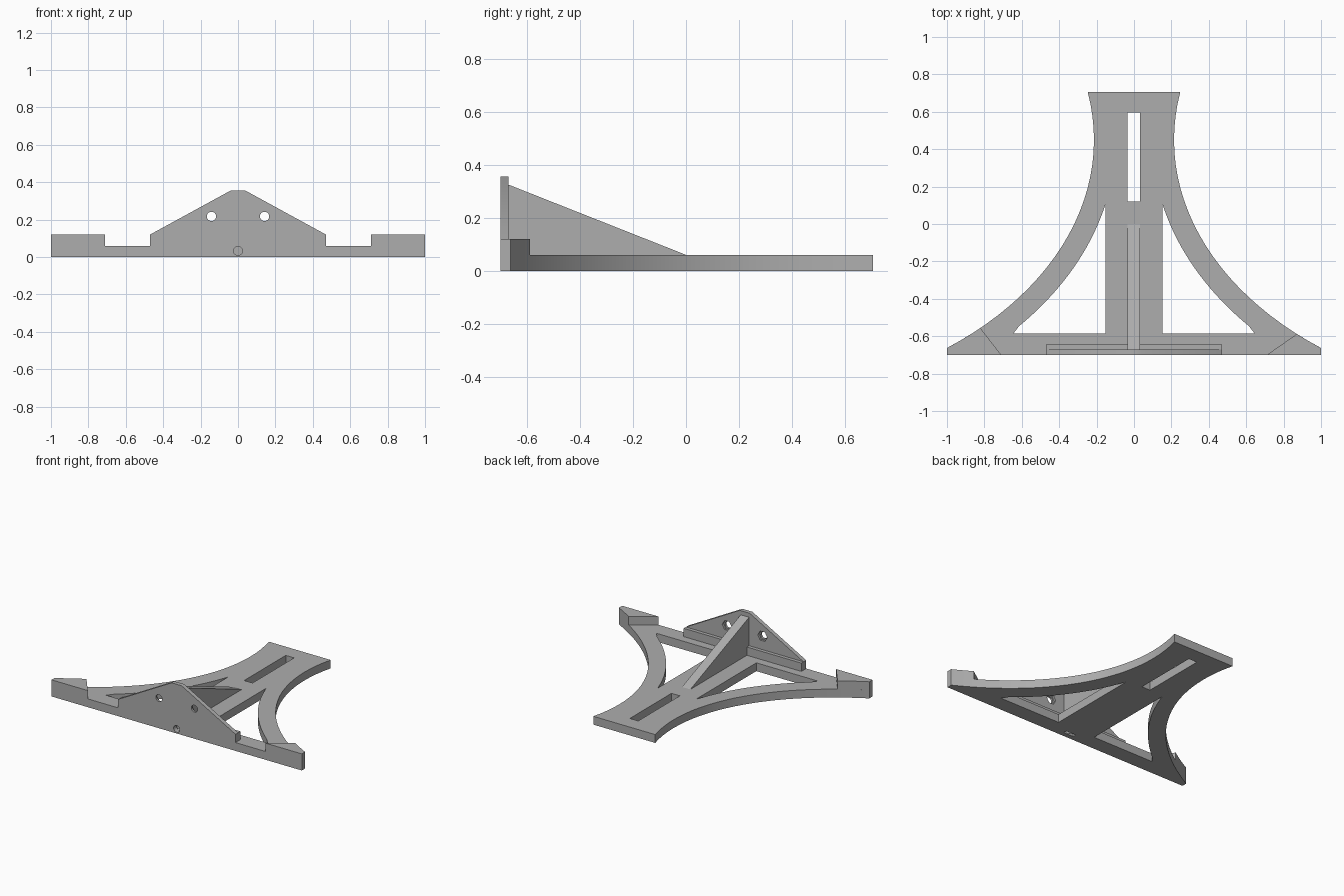
import bpy, bmesh, math
from mathutils import Vector

cube = bpy.data.objects.get("Cube")
if cube:
    bpy.data.objects.remove(cube, do_unlink=True)

grey = bpy.data.materials.new("plain grey")
grey.use_nodes = True
colour = (0.42, 0.42, 0.42, 1)
grey.diffuse_color = colour
grey.node_tree.nodes["Principled BSDF"].inputs["Base Color"].default_value = colour

AXES = {"x": lambda a, b, d: (d, a, b),
        "y": lambda a, b, d: (a, d, b),
        "z": lambda a, b, d: (a, b, d)}


def prism(name, outline, axis, low, high):
    """Extrude a flat outline along an axis."""
    place = AXES[axis]
    bm = bmesh.new()
    ends = [[bm.verts.new(place(a, b, d)) for a, b in outline] for d in (low, high)]
    n = len(outline)
    bm.faces.new(ends[0])
    bm.faces.new(ends[1][::-1])
    for i in range(n):
        j = (i + 1) % n
        bm.faces.new((ends[0][j], ends[0][i], ends[1][i], ends[1][j]))
    bmesh.ops.recalc_face_normals(bm, faces=bm.faces)
    mesh = bpy.data.meshes.new(name)
    bm.to_mesh(mesh)
    bm.free()
    mesh.materials.append(grey)
    obj = bpy.data.objects.new(name, mesh)
    bpy.context.collection.objects.link(obj)
    return obj


def rect(a0, a1, b0, b1):
    return [(a0, b0), (a1, b0), (a1, b1), (a0, b1)]


def ring(a, b, radius, sides):
    return [(a + radius * math.cos(2 * math.pi * i / sides),
             b + radius * math.sin(2 * math.pi * i / sides)) for i in range(sides)]


def select_only(obj):
    bpy.ops.object.select_all(action="DESELECT")
    obj.select_set(True)
    bpy.context.view_layer.objects.active = obj


def cut(obj, cutter):
    """Subtract a cutter and remove it."""
    cutter.hide_render = True
    mod = obj.modifiers.new("cut", "BOOLEAN")
    mod.operation = "DIFFERENCE"
    mod.solver = "EXACT"
    mod.object = cutter
    select_only(obj)
    bpy.ops.object.modifier_apply(modifier=mod.name)
    bpy.data.objects.remove(cutter, do_unlink=True)


def mirror(points):
    return [(-x, y) for x, y in points]


# Swept side curve: part of an ellipse, optionally offset inward
A, B, WAIST, MID = 1.95, 1.387, 0.214, 0.45
BACK, FRONT, TIP = 0.705, -0.70, -0.663


def sweep(y_start, y_end, steps=24, inset=0.0):
    t0, t1 = (math.asin((MID - y) / B) for y in (y_start, y_end))
    points = []
    for i in range(steps + 1):
        t = t0 + (t1 - t0) * i / steps
        p = Vector((WAIST + A * (1 - math.cos(t)), MID - B * math.sin(t)))
        p += inset * Vector((-B * math.cos(t), -A * math.sin(t))).normalized()
        points.append((min(p.x, 1.0), p.y))
    return points


# Base plate with swept sides
THICK = 0.06
side = sweep(BACK, TIP) + [(1.0, FRONT)]
base = prism("base_plate", side + mirror(side)[::-1], "z", 0, THICK)

# Openings between the spine, front bar and swept arms
SPINE, BAR = 0.152, -0.585
inner = [p for p in sweep(0.3, TIP, 30, 0.116) if p[0] > SPINE + 0.005 and p[1] > BAR + 0.01]
opening = [(SPINE, BAR), (SPINE, 0.105)] + inner + [(0.645, BAR)]
for shape in (opening, mirror(opening)):
    cut(base, prism("opening_cutter", shape, "z", -0.1, 0.2))

# Long slot in the spine, front bore and its nut slot underneath
cut(base, prism("slot_cutter", rect(-0.035, 0.032, 0.12, 0.595), "z", -0.1, 0.2))
cut(base, prism("bore_cutter", ring(0, 0.033, 0.024, 24), "y", -0.8, -0.58))
cut(base, prism("nut_slot_cutter", rect(-0.04, 0.04, -0.665, -0.64), "z", -0.1, 0.058))

# Front wall with two bolt holes and hexagonal nut pockets behind
WALL_BACK, STEP = -0.67, 0.12
wall_side = [(0.47, THICK), (0.47, STEP), (0.04, 0.355)]
wall = prism("front_wall", wall_side + mirror(wall_side)[::-1], "y", FRONT, WALL_BACK)
for x in (-0.142, 0.142):
    cut(wall, prism("bolt_cutter", ring(x, 0.217, 0.025, 24), "y", -0.8, -0.6))
    cut(wall, prism("nut_cutter", ring(x, 0.217, 0.038, 6), "y", -0.685, -0.6))

# Low ledge along the back of the wall
ledge = prism("wall_ledge", rect(-0.47, 0.47, WALL_BACK, -0.645), "z", THICK, STEP)

# Triangular rib bracing the wall
rib = prism("rib", [(WALL_BACK, THICK), (0, THICK), (WALL_BACK, 0.325)], "x", -0.035, 0.032)

# Raised corner blocks
parts = [base, wall, ledge, rib]
for name, y_end, flip in (("left_corner_block", -0.588, False),
                          ("right_corner_block", -0.556, True)):
    shape = [(0.71, FRONT)] + sweep(y_end, TIP, 4) + [(1.0, FRONT)]
    parts.append(prism(name, mirror(shape) if flip else shape, "z", THICK, STEP))

for obj in parts:
    select_only(obj)
    bpy.ops.object.shade_smooth_by_angle(angle=math.radians(30))
